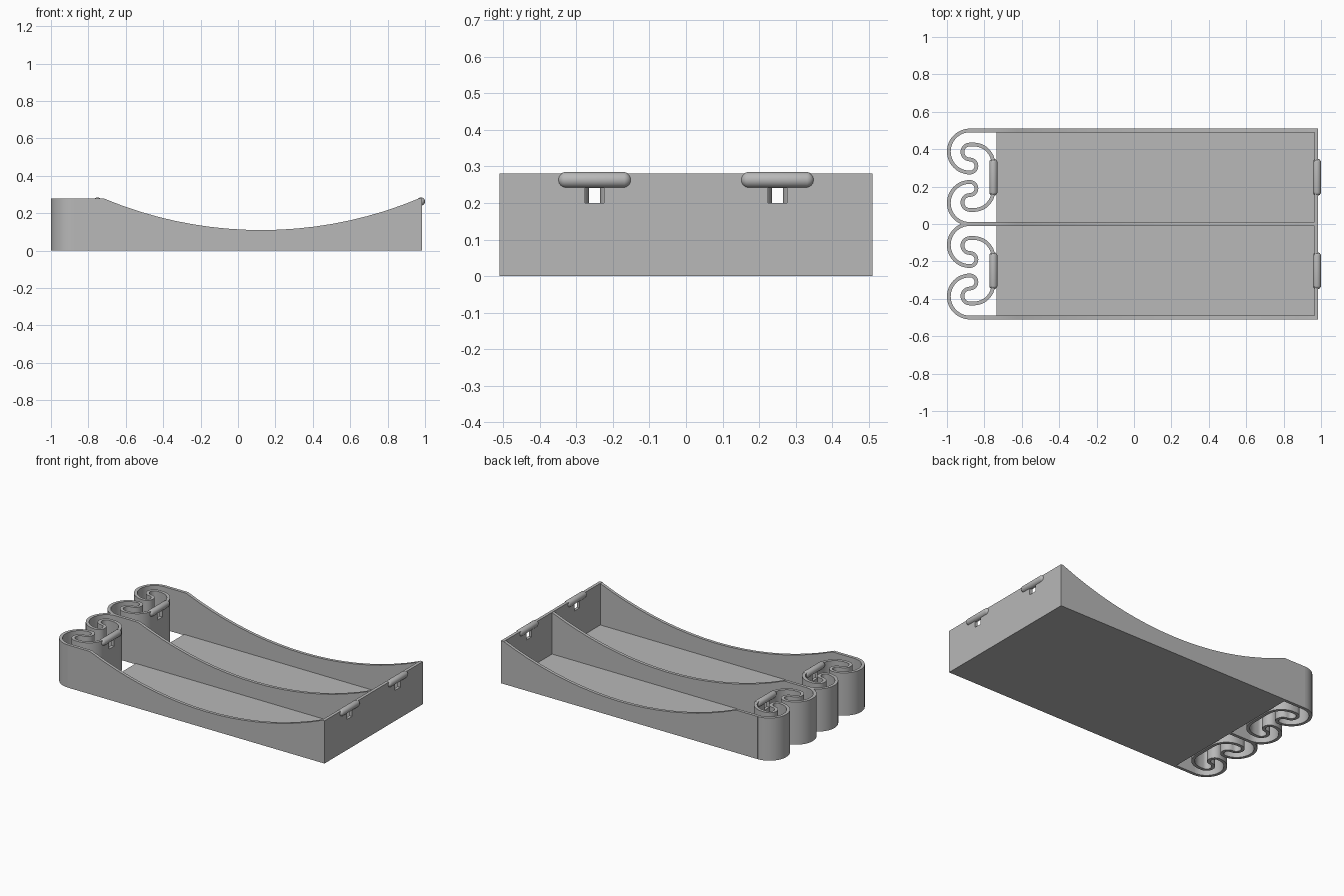
import bpy, bmesh, math
from mathutils import Vector, Matrix

cube = bpy.data.objects.get("Cube")
if cube:
    bpy.data.objects.remove(cube, do_unlink=True)

grey = bpy.data.materials.new("plain_grey")
grey.use_nodes = True
COLOUR = (0.48, 0.48, 0.48, 1)
grey.diffuse_color = COLOUR
grey.node_tree.nodes["Principled BSDF"].inputs["Base Color"].default_value = COLOUR

HEIGHT = 0.28
THICK = 0.02
LOOP_X = -0.8775          # where straight walls turn into spring loops
END_X = 0.985
CLIP_X = -0.752


def finish(name, bm):
    bmesh.ops.recalc_face_normals(bm, faces=bm.faces)
    mesh = bpy.data.meshes.new(name)
    bm.to_mesh(mesh)
    bm.free()
    mesh.materials.append(grey)
    obj = bpy.data.objects.new(name, mesh)
    bpy.context.collection.objects.link(obj)
    bpy.ops.object.select_all(action='DESELECT')
    bpy.context.view_layer.objects.active = obj
    obj.select_set(True)
    bpy.ops.object.shade_smooth_by_angle(angle=math.radians(30))
    return obj


def prism(name, points, depth):
    """Extrude a closed outline of 3D points along a vector."""
    bm = bmesh.new()
    face = bm.faces.new([bm.verts.new(p) for p in points])
    out = bmesh.ops.extrude_face_region(bm, geom=[face])
    bmesh.ops.translate(bm, vec=depth,
                        verts=[g for g in out["geom"] if isinstance(g, bmesh.types.BMVert)])
    return finish(name, bm)


def arc(cx, cy, r, start, end, n):
    return [Vector((cx + r * math.cos(a), cy + r * math.sin(a)))
            for a in (math.radians(start + (end - start) * i / n) for i in range(n + 1))]


def ribbon(name, path, height):
    """Upright strip of constant thickness following a path in plan."""
    bm = bmesh.new()
    rings = []
    for i, p in enumerate(path):
        t = (path[min(i + 1, len(path) - 1)] - path[max(i - 1, 0)]).normalized()
        n = Vector((-t.y, t.x)) * THICK / 2
        rings.append([bm.verts.new((q.x, q.y, z))
                      for q, z in ((p + n, 0), (p - n, 0), (p - n, height), (p + n, height))])
    for a, b in zip(rings, rings[1:]):
        for k in range(4):
            bm.faces.new((a[k], a[(k + 1) % 4], b[(k + 1) % 4], b[k]))
    bm.faces.new(rings[0])
    bm.faces.new(rings[-1])
    return finish(name, bm)


def notched_plate(name, x, y0, y1, notch_centres):
    """Cross wall whose top is cut by slots below the clip bars."""
    outline = [(x, y0, 0), (x, y0, HEIGHT)]
    for c in notch_centres:
        lo, hi = c - 0.026, c + 0.026
        outline += [(x, lo, HEIGHT), (x, lo, 0.2), (x, hi, 0.2), (x, hi, HEIGHT)]
    outline += [(x, y1, HEIGHT), (x, y1, 0)]
    prism(name, outline, (THICK, 0, 0))


def clip_bar(name, x, y):
    """Round-ended bar lying along y."""
    r = 0.022
    bm = bmesh.new()
    bmesh.ops.create_uvsphere(bm, u_segments=24, v_segments=11, radius=r,
                              matrix=Matrix.Rotation(math.pi / 2, 4, 'X'))
    for v in bm.verts:
        v.co.y += math.copysign(0.1 - r, v.co.y)
    bmesh.ops.translate(bm, verts=bm.verts, vec=(x, y, 0.263))
    finish(name, bm)


# Long walls with a scooped top edge
half, sag, mid = 0.845, 0.17, 0.125
R = (half ** 2 + sag ** 2) / (2 * sag)
steps = 18
scoop = []
for i in range(steps + 1):
    dx = -half + 2 * half * i / steps
    scoop.append((mid + dx, HEIGHT - sag + R - math.sqrt(R * R - dx * dx)))
side = [(LOOP_X, 0), (LOOP_X, HEIGHT)] + scoop + [(END_X, HEIGHT), (END_X, 0)]
for name, y in (("front_wall", -0.5), ("middle_wall", 0), ("back_wall", 0.5)):
    prism(name, [(x, y - THICK / 2, z) for x, z in side], (0, THICK, 0))

# Floor and end wall
prism("floor", [(-0.735, -0.505, 0), (0.98, -0.505, 0), (0.98, 0.505, 0), (-0.735, 0.505, 0)],
      (0, 0, 0.006))
notched_plate("end_wall", END_X - THICK, -0.51, 0.51, (-0.25, 0.25))

# S-shaped spring path: big loop, two small reversals, return loop
spring = arc(LOOP_X, 0.3875, 0.1125, 90, 270, 24)
spring += arc(LOOP_X, 0.31, 0.035, -90, 90, 14)[1:]
spring += arc(LOOP_X, 0.385, 0.04, 270, 90, 14)[1:]
spring += arc(-0.857, 0.32, 0.105, 90, 0, 14)

# Springs, clip plates and clip bars for both bays
for bay, cy in (("front", -0.25), ("back", 0.25)):
    for label, s in (("inner", -1), ("outer", 1)):
        path = [Vector((p.x, cy + s * (p.y - 0.25))) for p in spring]
        ribbon(f"{bay}_{label}_spring", path, HEIGHT)
    notched_plate(f"{bay}_clip_plate", CLIP_X - THICK / 2, cy - 0.07, cy + 0.07, (cy,))
    clip_bar(f"{bay}_spring_clip_bar", CLIP_X, cy)
    clip_bar(f"{bay}_end_clip_bar", 0.978, cy)
